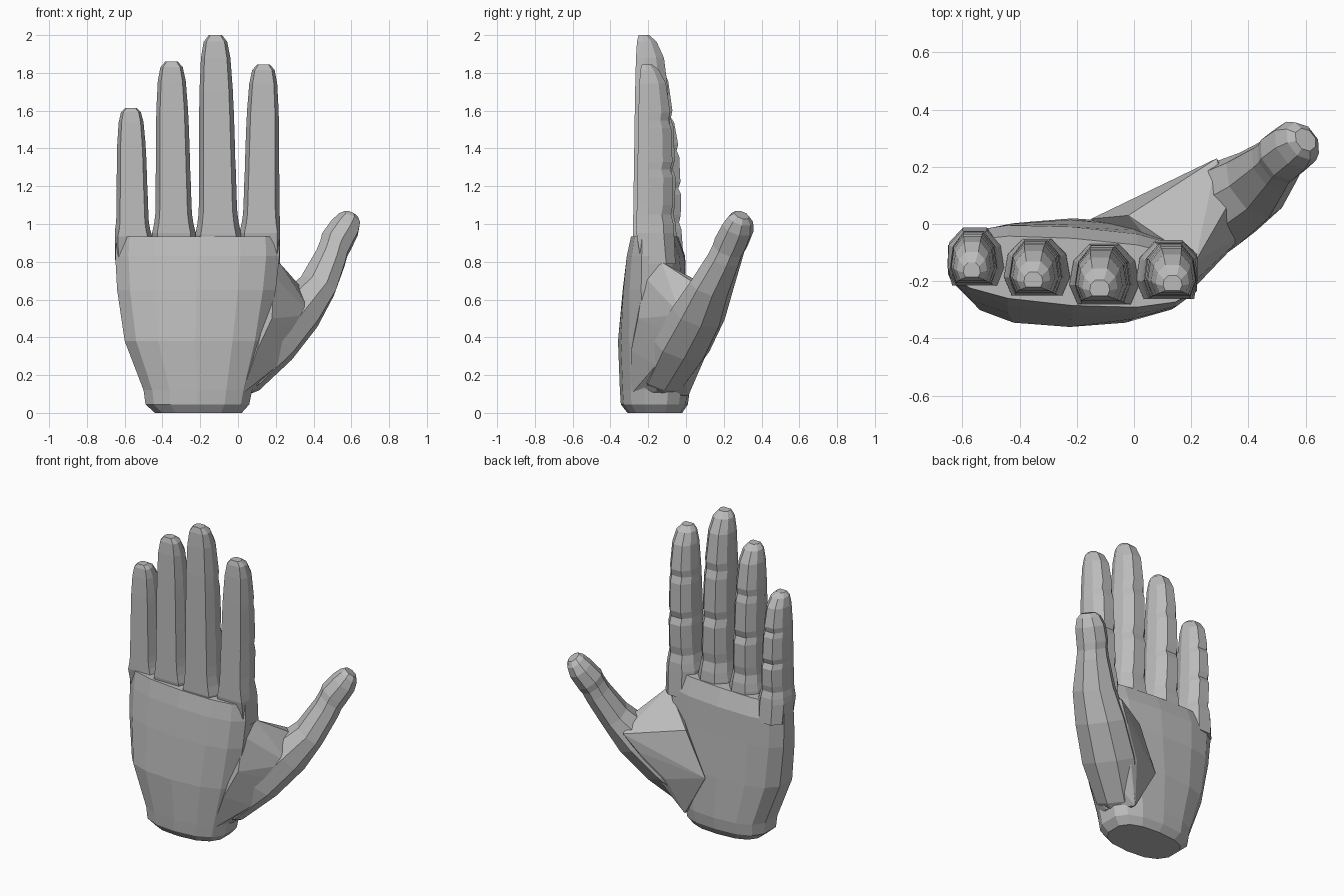
import bpy, bmesh, math
from mathutils import Vector

skin = bpy.data.materials.new("plain grey")
skin.diffuse_color = (0.5, 0.5, 0.5, 1)


def finish(name, bm):
    bmesh.ops.recalc_face_normals(bm, faces=bm.faces)
    me = bpy.data.meshes.new(name)
    bm.to_mesh(me)
    bm.free()
    me.materials.append(skin)
    ob = bpy.data.objects.new(name, me)
    bpy.context.collection.objects.link(ob)
    return ob


def loft(name, rings):
    """Skin a closed, flat-shaded solid over rings of equal point count."""
    bm = bmesh.new()
    loops = [[bm.verts.new(p) for p in ring] for ring in rings]
    n = len(loops[0])
    for a, b in zip(loops, loops[1:]):
        for i in range(n):
            j = (i + 1) % n
            bm.faces.new((a[i], a[j], b[j], b[i]))
    bm.faces.new(loops[0][::-1])
    bm.faces.new(loops[-1])
    return finish(name, bm)


def hull(name, points):
    """Convex flat-faced solid around a few points."""
    bm = bmesh.new()
    for p in points:
        bm.verts.new(p)
    bmesh.ops.convex_hull(bm, input=bm.verts)
    bmesh.ops.delete(bm, geom=[w for w in bm.verts if not w.link_faces], context="VERTS")
    return finish(name, bm)


def power(v, e):
    return math.copysign(abs(v) ** e, v)


# Palm: rounded back, flatter inner side; z, left, right, back, inner, twist
palm_rings = []
for z, xl, xr, yb, yf, twist in [
        (0.0, -0.44, 0.02, -0.31, -0.02, 0),
        (0.045, -0.49, 0.06, -0.345, 0.01, 0),
        (0.12, -0.50, 0.075, -0.35, 0.02, 0),
        (0.38, -0.60, 0.15, -0.36, 0.015, 0),
        (0.65, -0.64, 0.20, -0.335, 0.0, -0.02),
        (0.83, -0.65, 0.22, -0.31, -0.01, -0.03),
        (0.935, -0.645, 0.215, -0.285, -0.05, -0.03)]:
    ring = []
    for i in range(14):
        a = 2 * math.pi * (i + 0.5) / 14
        c, s = power(math.cos(a), 0.8), math.sin(a)
        s = power(s, 0.65 if s > 0 else 0.8)
        ring.append(((xl + xr) / 2 + c * (xr - xl) / 2 * 1.02,
                     (yb + yf) / 2 + s * (yf - yb) / 2 + twist * c, z))
    palm_rings.append(ring)
hand = loft("hand", palm_rings)

# Finger sections: fraction of length, width, depth, back inset
SECTIONS = [(-0.25, 1.22, 0.95, 0.03), (-0.055, 1.25, 1.05, 0.0),
            (0.0, 1.13, 1.03, 0.0), (0.06, 1.05, 0.96, 0.0),
            (0.12, 1.03, 1.0, 0.0), (0.29, 1.0, 1.0, 0.0),
            (0.34, 0.98, 0.91, 0.0), (0.39, 0.98, 0.97, 0.0),
            (0.60, 0.94, 0.92, 0.0), (0.65, 0.92, 0.84, 0.0),
            (0.70, 0.91, 0.88, 0.0), (0.88, 0.80, 0.74, 0.002),
            (0.965, 0.64, 0.52, 0.006), (1.0, 0.36, 0.28, 0.014)]
# Flat back, rounded inner side
HALF = [(0.76, -1.0), (1.0, -0.35), (0.88, 0.45), (0.42, 1.0)]
PROFILE = HALF + [(-x, y) for x, y in reversed(HALF)]


def finger(name, x0, x1, z0, z1, width, depth, back):
    rings = []
    for t, w, d, inset in SECTIONS:
        x, z = x0 + (x1 - x0) * t, z0 + (z1 - z0) * t
        ry = depth * d / 2
        y = back + 0.015 * t + inset + ry
        rings.append([(min(0.222, max(-0.652, x + px * width * w / 2)),
                       y + py * ry, z) for px, py in PROFILE])
    return loft(name, rings)


parts = [
    finger("little_finger", -0.558, -0.567, 0.97, 1.615, 0.165, 0.185, -0.215),
    finger("ring_finger", -0.34, -0.352, 1.0, 1.86, 0.185, 0.19, -0.25),
    finger("middle_finger", -0.105, -0.12, 1.0, 2.0, 0.195, 0.20, -0.28),
    finger("index_finger", 0.123, 0.135, 1.0, 1.845, 0.185, 0.19, -0.262),
]

# Thumb: centre, side radius, thickness radius, on a slanted axis
axis = Vector((0.456, 0.352, 0.817)).normalized()
u = Vector((-axis.y, axis.x, 0)).normalized()
v = axis.cross(u)
thumb_rings = []
for x, y, z, ru, rv in [(-0.06, -0.16, 0.10, 0.06, 0.05),
                        (0.01, -0.125, 0.18, 0.13, 0.11),
                        (0.165, -0.025, 0.355, 0.16, 0.13),
                        (0.305, 0.065, 0.525, 0.15, 0.125),
                        (0.42, 0.135, 0.67, 0.125, 0.09),
                        (0.49, 0.205, 0.82, 0.095, 0.08),
                        (0.507, 0.225, 0.87, 0.088, 0.078),
                        (0.52, 0.24, 0.905, 0.092, 0.083),
                        (0.565, 0.275, 0.98, 0.088, 0.075),
                        (0.59, 0.29, 1.025, 0.07, 0.058),
                        (0.60, 0.295, 1.048, 0.042, 0.038)]:
    thumb_rings.append([Vector((x, y, z)) + u * math.cos(a) * ru * 1.05
                        + v * math.sin(a) * rv * 1.05
                        for a in (2 * math.pi * (i + 0.5) / 8 for i in range(8))])
parts.append(loft("thumb", thumb_rings))

# Ball of the thumb and the web joining it to the palm
parts.append(hull("thumb_base", [
    (0.02, -0.29, 0.10), (0.08, -0.16, 0.11), (0.0, 0.012, 0.09),
    (0.10, -0.29, 0.33), (0.21, -0.16, 0.25), (0.18, -0.255, 0.50),
    (0.345, -0.06, 0.41), (0.395, -0.03, 0.52),
    (-0.15, 0.018, 0.36), (0.07, 0.11, 0.33), (0.21, 0.19, 0.50),
    (0.29, 0.23, 0.61), (-0.02, 0.03, 0.64), (0.19, -0.22, 0.72),
    (0.215, -0.13, 0.80), (0.22, -0.03, 0.73), (0.33, 0.07, 0.67)]))

# Fuse fingers and thumb into the palm
bpy.context.view_layer.objects.active = hand
for part in parts:
    mod = hand.modifiers.new("fuse", "BOOLEAN")
    mod.operation = "UNION"
    mod.solver = "EXACT"
    mod.object = part
    bpy.ops.object.modifier_apply(modifier=mod.name)
    bpy.data.objects.remove(part, do_unlink=True)
